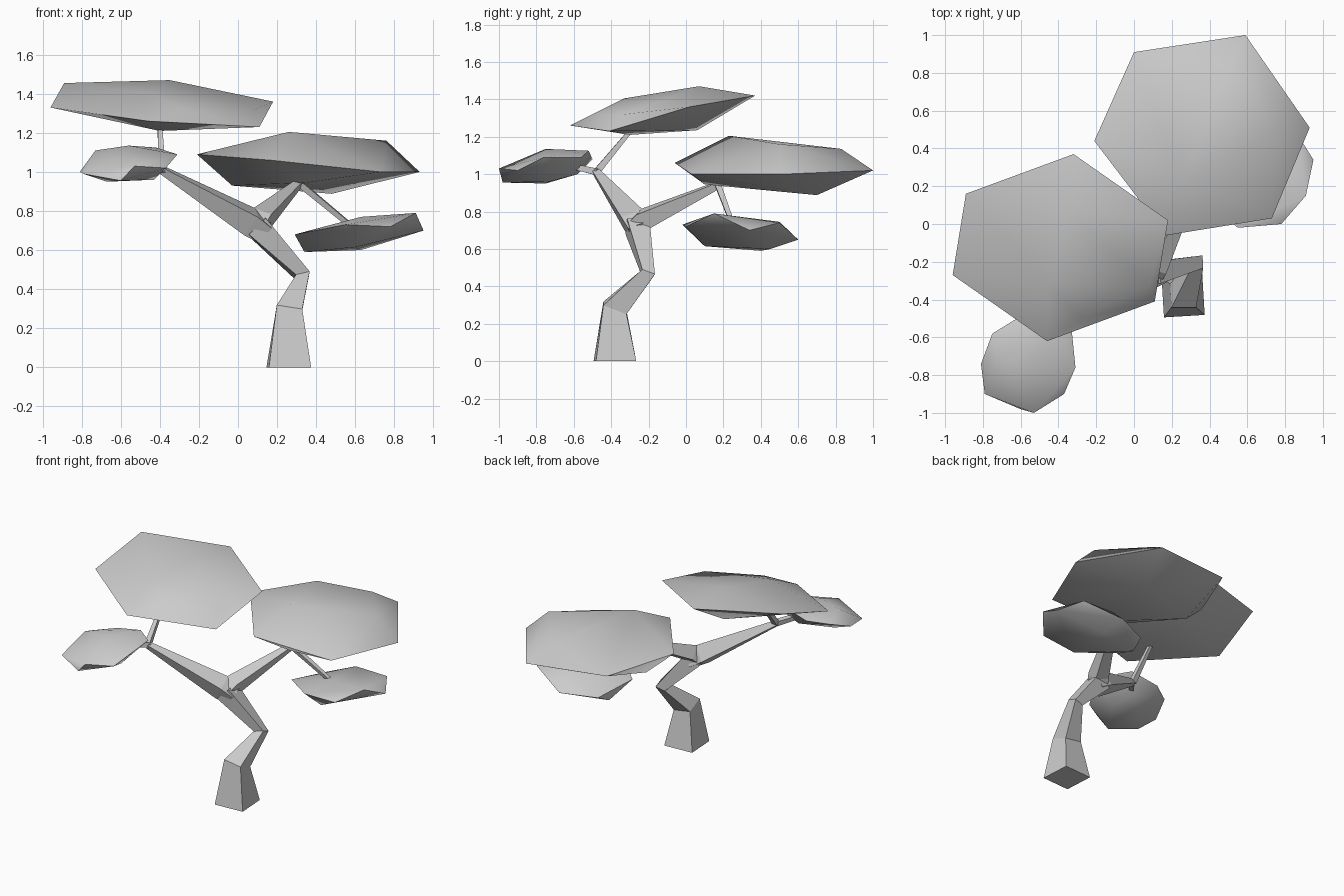
import bpy, bmesh, math
from mathutils import Vector

if "Cube" in bpy.data.objects:
    bpy.data.objects.remove(bpy.data.objects["Cube"])


def finish(bm, name, smooth=False):
    bmesh.ops.recalc_face_normals(bm, faces=bm.faces)
    me = bpy.data.meshes.new(name)
    bm.to_mesh(me)
    bm.free()
    ob = bpy.data.objects.new(name, me)
    bpy.context.collection.objects.link(ob)
    if smooth:
        bpy.ops.object.select_all(action='DESELECT')
        ob.select_set(True)
        bpy.context.view_layer.objects.active = ob
        bpy.ops.object.shade_smooth_by_angle(angle=math.radians(55))
    return ob


def limb(name, path):
    """Four-sided tapering limb through (x, y, z, half_width) stations."""
    bm = bmesh.new()
    pts = [Vector(p[:3]) for p in path]
    rings = []
    side = Vector((1, 0.06, 0))
    for i, p in enumerate(pts):
        t = Vector()
        if i > 0:
            t += (p - pts[i - 1]).normalized()
        if i < len(pts) - 1:
            t += (pts[i + 1] - p).normalized()
        t.normalize()
        side = (side - t * side.dot(t)).normalized()
        up = t.cross(side)
        w = path[i][3]
        rings.append([bm.verts.new(p + side * a * w + up * b * w)
                      for a, b in ((-1, -1), (1, -1), (1, 1), (-1, 1))])
    for r, s in zip(rings, rings[1:]):
        for k in range(4):
            n = (k + 1) % 4
            bm.faces.new((r[k], r[n], s[n], s[k]))
    bm.faces.new(rings[0])
    bm.faces.new(rings[-1])
    return finish(bm, name)


def pad(name, rim, crown, base):
    """Flattened faceted leaf pad wrapped around a rim, crown and base."""
    bm = bmesh.new()
    for p in rim + crown + base:
        bm.verts.new(p)
    res = bmesh.ops.convex_hull(bm, input=bm.verts)
    inner = {v for v in res["geom_interior"] + res["geom_unused"]
             if isinstance(v, bmesh.types.BMVert)}
    bmesh.ops.delete(bm, geom=list(inner), context='VERTS')
    return finish(bm, name, True)


# Bent trunk, then the two main branches from the fork
limb("trunk", [(.26, -.38, 0, .108), (.26, -.38, .285, .066),
               (.33, -.205, .47, .036), (.09, -.26, .725, .06)])
limb("left_branch", [(.14, -.25, .69, .05), (.06, -.275, .745, .06),
                     (-.39, -.48, 1.01, .018)])
limb("right_branch", [(.09, -.27, .71, .05), (.12, -.22, .76, .05),
                      (.31, .17, .94, .018), (.34, .21, .97, .016)])

# Thin twigs carrying the pads
limb("upper_twig", [(-.39, -.48, 1.01, .018), (-.40, -.29, 1.24, .011)])
limb("left_twig", [(-.38, -.47, 1.01, .018), (-.48, -.60, 1.04, .015)])
limb("right_twig", [(.31, .17, .945, .016), (.57, .25, .73, .012)])

# Leaf pads
pad("top_left_pad",
    [(-.96, -.27, 1.33), (-.89, .16, 1.455), (-.32, .37, 1.42),
     (.18, .02, 1.36), (.11, -.41, 1.23), (-.46, -.62, 1.26)],
    [(-.35, .07, 1.47), (-.45, -.33, 1.405), (-.28, -.50, 1.32), (.08, -.33, 1.32)],
    [(-.40, -.30, 1.21), (-.35, .06, 1.235)])
pad("large_right_pad",
    [(-.21, .44, 1.09), (0, .91, 1.05), (.59, 1.0, 1.02),
     (.93, .51, 1.0), (.73, .03, 1.0), (.17, -.06, 1.06)],
    [(.26, .23, 1.205), (.76, .50, 1.16), (.50, .83, 1.135)],
    [(.48, .70, .888), (-.03, .50, .93), (.35, .10, .945)])
pad("small_right_pad",
    [(.95, .34, .70), (.91, .15, .79), (.78, 0, .72), (.55, -.02, .73),
     (.29, .20, .68), (.36, .50, .64), (.60, .60, .65), (.85, .50, .74)],
    [(.63, .18, .77), (.60, .50, .745)],
    [(.34, .40, .59), (.63, .45, .60), (.60, .10, .615)])
pad("small_left_pad",
    [(-.81, -.74, 1.0), (-.75, -.58, 1.06), (-.62, -.50, 1.08), (-.33, -.56, 1.09),
     (-.31, -.76, 1.09), (-.37, -.90, 1.02), (-.53, -1.0, 1.03), (-.79, -.90, .99)],
    [(-.56, -.75, 1.135), (-.42, -.52, 1.125), (-.73, -.72, 1.11)],
    [(-.67, -.75, .95), (-.43, -.73, .96), (-.60, -.98, .955), (-.50, -.58, 1.0)])
